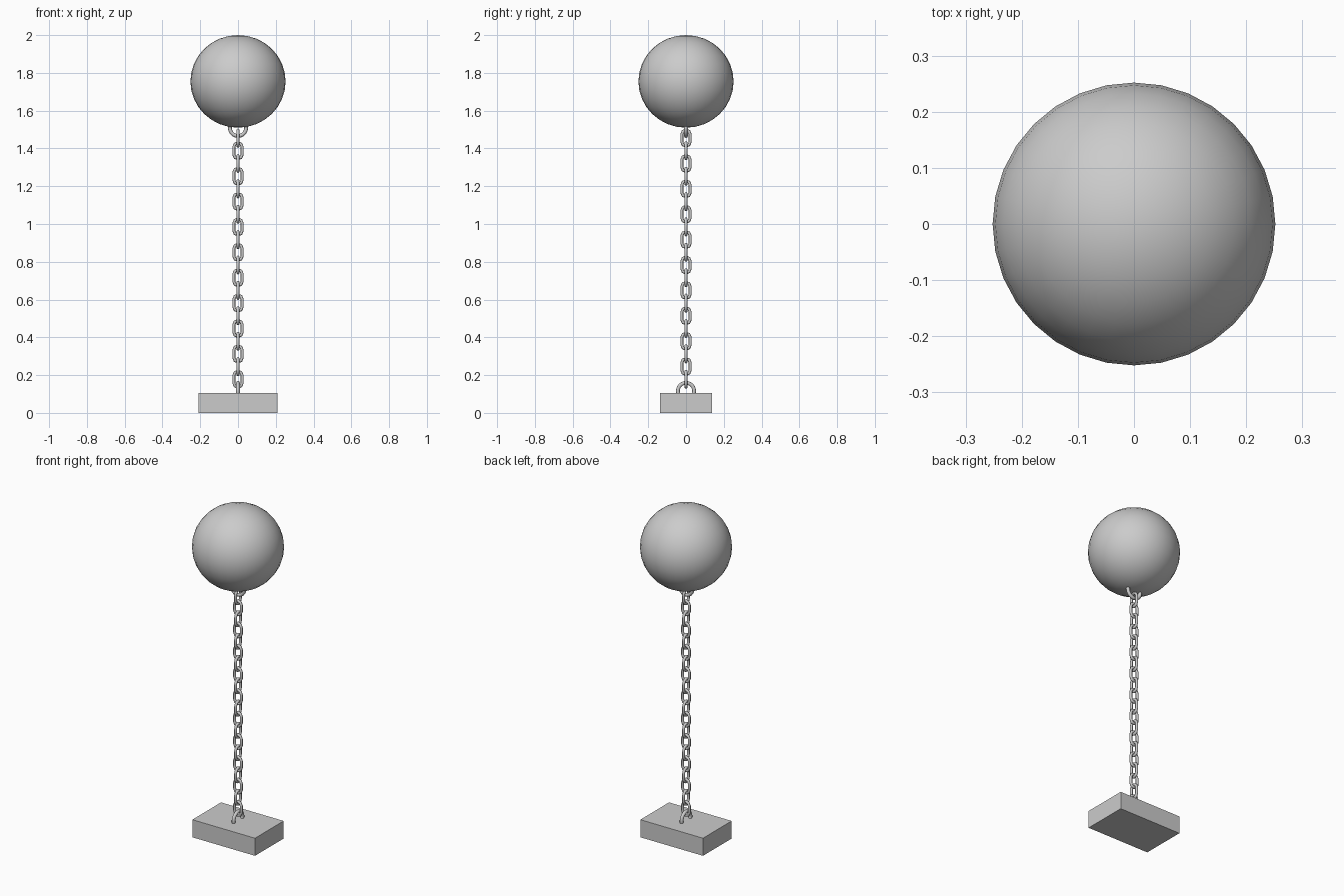
import bpy, bmesh, math
from mathutils import Vector

if "Cube" in bpy.data.objects:
    bpy.data.objects.remove(bpy.data.objects["Cube"])

grey = bpy.data.materials.new("plain grey")
grey.diffuse_color = (0.6, 0.6, 0.6, 1)
grey.use_nodes = True
grey.node_tree.nodes["Principled BSDF"].inputs["Base Color"].default_value = grey.diffuse_color


def finish(name, angle=40):
    ob = bpy.context.object
    ob.name = name
    ob.data.materials.clear()
    ob.data.materials.append(grey)
    if angle:
        bpy.ops.object.shade_smooth_by_angle(angle=math.radians(angle))
    return ob


# ball
bpy.ops.mesh.primitive_uv_sphere_add(segments=32, ring_count=16, radius=0.252, location=(0, 0, 1.755))
bpy.context.object.scale.z = 0.245 / 0.252
finish("ball")

# base block
bpy.ops.mesh.primitive_cube_add(size=1, location=(0, 0, 0.053))
bpy.context.object.scale = (0.418, 0.273, 0.106)
finish("base_block", 0)

# anchor rings, half sunk in the ball and the block
for name, z, turn in (("ball_ring", 1.509, 0), ("base_ring", 0.116, math.pi / 2)):
    bpy.ops.mesh.primitive_torus_add(major_radius=0.043, minor_radius=0.01, major_segments=24,
                                     minor_segments=12, location=(0, 0, z),
                                     rotation=(math.pi / 2, 0, turn))
    finish(name, 60)


# one chain link: a round wire swept along a stadium path in the xz plane
def link_mesh(r=0.0222, half=0.02, wire=0.0082, arc=4, sides=8):
    bm = bmesh.new()
    rings = []
    for end in (0, 1):
        for i in range(arc + 1):
            a = math.pi * (end + i / arc)
            out = Vector((math.cos(a), 0, math.sin(a)))
            centre = out * r + Vector((0, 0, half if end == 0 else -half))
            rings.append([bm.verts.new(centre + wire * (out * math.cos(t) + Vector((0, math.sin(t), 0))))
                          for t in (2 * math.pi * k / sides for k in range(sides))])
    for i, p in enumerate(rings):
        q = rings[(i + 1) % len(rings)]
        for k in range(sides):
            m = (k + 1) % sides
            bm.faces.new((p[k], p[m], q[m], q[k]))
    bmesh.ops.recalc_face_normals(bm, faces=bm.faces)
    me = bpy.data.meshes.new("chain_link")
    bm.to_mesh(me)
    bm.free()
    me.materials.append(grey)
    me.shade_smooth()
    return me


# chain of 20 links, every other one turned a quarter
mesh = link_mesh()
for i in range(20):
    ob = bpy.data.objects.new(f"chain_link_{i + 1}", mesh)
    ob.location.z = 0.178 + i * 0.0672
    ob.rotation_euler.z = math.pi / 2 * (i % 2)
    bpy.context.collection.objects.link(ob)
